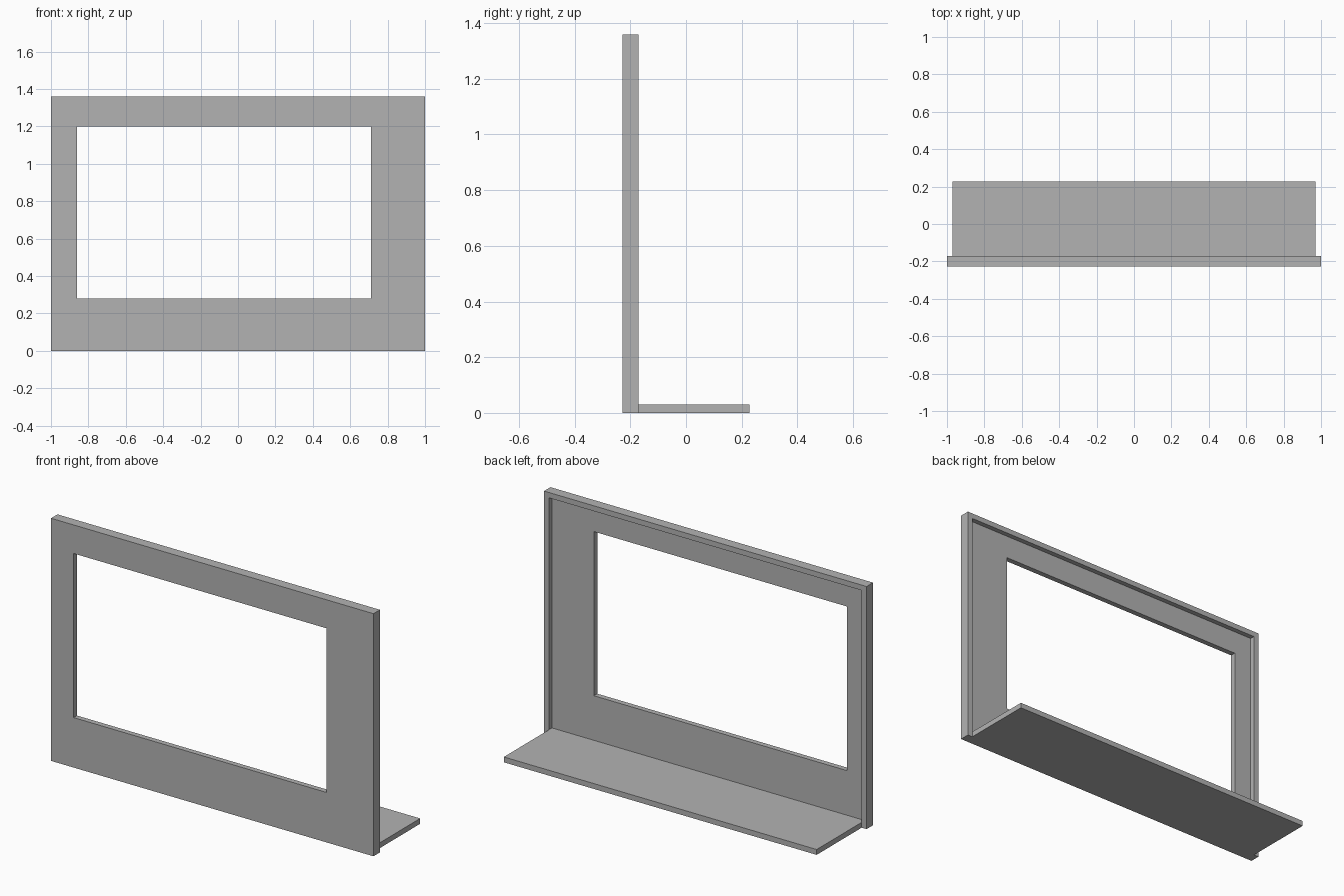
import bpy
import bmesh

old = bpy.data.objects.get("Cube")
if old:
    bpy.data.objects.remove(old, do_unlink=True)

# Single plain grey
grey = bpy.data.materials.new("plain grey")
grey.use_nodes = True
colour = (0.45, 0.45, 0.45, 1)
grey.diffuse_color = colour
grey.node_tree.nodes["Principled BSDF"].inputs["Base Color"].default_value = colour

# Main dimensions
WIDTH, HEIGHT, WALL, BASE = 1.0, 1.36, 0.03, 0.03
FRONT, PANEL_BACK, RIM_BACK, SHELF_BACK = -0.228, -0.198, -0.171, 0.228
WIN_X, WIN_Z = (-0.86, 0.71), (0.28, 1.2)


def extrude(name, outline, start, end):
    """Extrude a closed outline in the x-z plane from y = start to y = end."""
    bm = bmesh.new()
    face = bm.faces.new([bm.verts.new((x, start, z)) for x, z in outline])
    moved = bmesh.ops.extrude_face_region(bm, geom=[face])["geom"]
    verts = [v for v in moved if isinstance(v, bmesh.types.BMVert)]
    bmesh.ops.translate(bm, verts=verts, vec=(0, end - start, 0))
    return finish(name, bm)


def finish(name, bm):
    bmesh.ops.recalc_face_normals(bm, faces=bm.faces)
    mesh = bpy.data.meshes.new(name)
    bm.to_mesh(mesh)
    bm.free()
    mesh.materials.append(grey)
    obj = bpy.data.objects.new(name, mesh)
    bpy.context.collection.objects.link(obj)
    return obj


# Front panel: a ring of four faces around the off-centre window, given thickness
bm = bmesh.new()
corners = [(0, 0), (1, 0), (1, 1), (0, 1)]
xs, zs = (-WIDTH, WIDTH), (0, HEIGHT)
outer = [bm.verts.new((xs[i], FRONT, zs[j])) for i, j in corners]
inner = [bm.verts.new((WIN_X[i], FRONT, WIN_Z[j])) for i, j in corners]
ring = []
for i in range(4):
    k = (i + 1) % 4
    ring.append(bm.faces.new((outer[i], outer[k], inner[k], inner[i])))
moved = bmesh.ops.extrude_face_region(bm, geom=ring)["geom"]
bmesh.ops.translate(bm, verts=[v for v in moved if isinstance(v, bmesh.types.BMVert)],
                    vec=(0, PANEL_BACK - FRONT, 0))
finish("front_panel", bm)

# Return lip along both sides and the top, open at the bottom
half = [(WIDTH, HEIGHT), (WIDTH, 0), (WIDTH - WALL, 0), (WIDTH - WALL, HEIGHT - WALL)]
extrude("back_lip", half + [(-x, z) for x, z in reversed(half)], PANEL_BACK, RIM_BACK)

# Base shelf reaching back from the panel, between the lips
edge = WIDTH - WALL
extrude("base_shelf", [(-edge, 0), (edge, 0), (edge, BASE), (-edge, BASE)],
        PANEL_BACK, SHELF_BACK)
